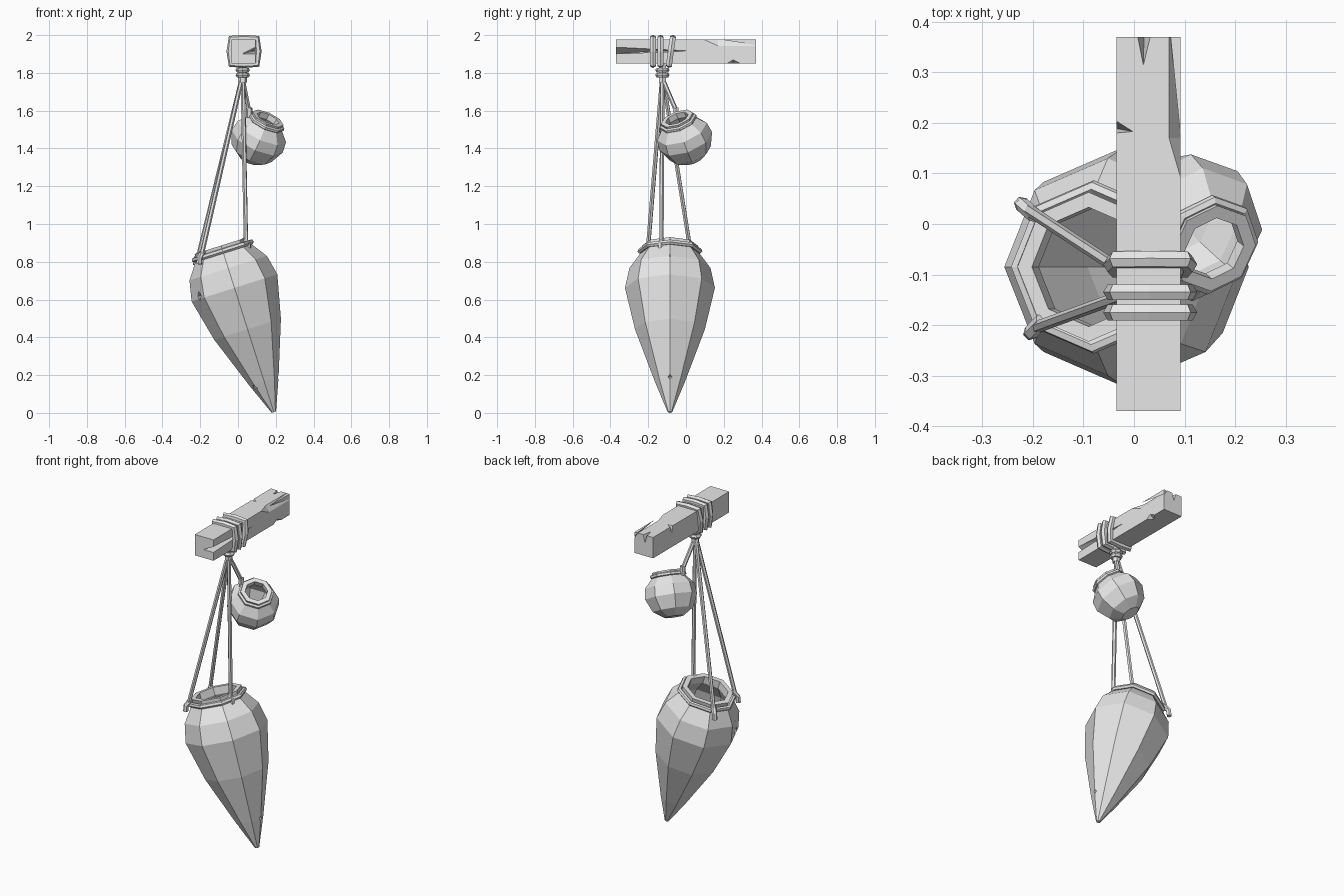
import bpy, bmesh
from math import sin, cos, pi, radians
from mathutils import Vector, Matrix

if "Cube" in bpy.data.objects:
    bpy.data.objects.remove(bpy.data.objects["Cube"])

grey = bpy.data.materials.new("plain_grey")
grey.use_nodes = True
grey.diffuse_color = (0.8, 0.8, 0.8, 1)
grey.node_tree.nodes["Principled BSDF"].inputs["Base Color"].default_value = (0.8, 0.8, 0.8, 1)


def finish(bm, name):
    """Turn a bmesh into a flat shaded object."""
    bmesh.ops.recalc_face_normals(bm, faces=bm.faces)
    mesh = bpy.data.meshes.new(name)
    bm.to_mesh(mesh)
    bm.free()
    mesh.materials.append(grey)
    obj = bpy.data.objects.new(name, mesh)
    bpy.context.collection.objects.link(obj)
    return obj


def hull(name, points):
    bm = bmesh.new()
    for p in points:
        bm.verts.new(p)
    out = bmesh.ops.convex_hull(bm, input=bm.verts)
    loose = [v for v in bm.verts if not v.link_faces]
    bmesh.ops.delete(bm, geom=loose, context='VERTS')
    return finish(bm, name)


def lathe(name, profile, matrix, sides=8):
    """Spin (radius, height) points and close both ends."""
    bm = bmesh.new()
    rings = [[bm.verts.new(matrix @ Vector((r * cos(2 * pi * i / sides), r * sin(2 * pi * i / sides), h)))
              for i in range(sides)] for r, h in profile]
    for a, b in zip(rings, rings[1:]):
        for i in range(sides):
            j = (i + 1) % sides
            bm.faces.new((a[i], a[j], b[j], b[i]))
    bm.faces.new(rings[0])
    bm.faces.new(rings[-1])
    return finish(bm, name)


def rope(name, points, radius, closed=False):
    """Six sided rope along a path, converted to a mesh."""
    curve = bpy.data.curves.new(name, 'CURVE')
    curve.dimensions = '3D'
    curve.bevel_depth = radius
    curve.bevel_resolution = 1
    curve.use_fill_caps = True
    spline = curve.splines.new('POLY')
    spline.points.add(len(points) - 1)
    for sp, p in zip(spline.points, points):
        sp.co = (*p, 1)
    spline.use_cyclic_u = closed
    temp = bpy.data.objects.new(name + "_path", curve)
    bpy.context.collection.objects.link(temp)
    deps = bpy.context.evaluated_depsgraph_get()
    mesh = bpy.data.meshes.new_from_object(temp.evaluated_get(deps))
    bpy.data.objects.remove(temp)
    bm = bmesh.new()
    bm.from_mesh(mesh)
    bpy.data.meshes.remove(mesh)
    for f in bm.faces:
        f.smooth = False
        f.material_index = 0
    return finish(bm, name)


def ring(name, matrix, radius, height, thickness):
    pts = [matrix @ Vector((radius * cos(i * pi / 4), radius * sin(i * pi / 4), height)) for i in range(8)]
    return rope(name, pts, thickness, True)


def carve(obj, cutters):
    """Apply boolean cuts and drop the cutters."""
    for c in cutters:
        c.hide_render = True
        mod = obj.modifiers.new("cut", 'BOOLEAN')
        mod.operation = 'DIFFERENCE'
        mod.solver = 'EXACT'
        mod.object = c
    deps = bpy.context.evaluated_depsgraph_get()
    obj.data = bpy.data.meshes.new_from_object(obj.evaluated_get(deps))
    obj.modifiers.clear()
    for c in cutters:
        bpy.data.objects.remove(c)


def nick(x, y, z, s):
    return hull("nick", [(x + dx * s, y + dy * s, z + dz * s) for dx, dy, dz in
                         ((1, 0, 0), (-1, 0, 0), (0, 1, 0), (0, -1, 0), (0, 0, 1), (0, 0, -1))])


# Wooden beam with cracks and chips
beam = hull("beam", [(x, y, z) for x in (-0.035, 0.092) for y in (-0.37, 0.37) for z in (1.85, 1.978)])
carve(beam, [
    # long side crack
    hull("crack", [(0.1, -0.4, 1.94), (0.1, -0.4, 1.9), (0.1, 0.05, 1.917), (0.02, -0.4, 1.9), (0.06, -0.15, 1.915)]),
    # split in the back end
    hull("split", [(0, 0.38, 2), (0.04, 0.38, 2), (0.018, 0.29, 2), (0.02, 0.38, 1.92)]),
    # chip in the top right edge
    hull("chip", [(-0.04, 0.215, 2), (-0.04, 0.175, 2), (0.015, 0.18, 2), (-0.04, 0.19, 1.93)]),
    # worn top left edge
    hull("wear", [(0.065, 0.4, 1.985), (0.065, 0.17, 1.985), (0.1, 0.05, 1.985), (0.1, 0.4, 1.93), (0.1, 0.17, 1.93)]),
    # chip underneath
    hull("under_chip", [(0.1, 0.19, 1.84), (0.1, 0.32, 1.84), (0.1, 0.25, 1.875), (0.05, 0.25, 1.84)]),
])

# Rope loops around the beam, the last one leaning
loop = [(0.068, 0.068), (0, 0.07), (-0.068, 0.068), (-0.075, 0),
        (-0.068, -0.068), (0, -0.07), (0.068, -0.068), (0.075, 0)]
for n, (y, lean) in enumerate(((-0.175, 0), (-0.135, 0), (-0.08, 0.14))):
    rope(f"beam_loop_{n + 1}", [(0.032 + x, y + lean * z, 1.914 + z) for x, z in loop], 0.018, True)

# Knot below the beam
hub = Vector((0.025, -0.125, 1.79))
for n, z in enumerate((0.025, -0.002)):
    ring(f"knot_ring_{n + 1}", Matrix.Translation(hub), 0.024, z, 0.014)
rope("knot_core", [hub + Vector((0, 0, 0.06)), hub - Vector((0, 0, 0.04))], 0.022)

# Large pointed jar, hollow inside
jar_frame = Matrix.Translation((0.19, -0.085, 0.004)) @ Matrix.Rotation(radians(-17.6), 4, 'Y')
jar = lathe("large_jar", [
    (0.012, 0), (0.08, 0.17), (0.185, 0.46), (0.238, 0.69), (0.215, 0.8), (0.158, 0.88),
    (0.143, 0.89), (0.148, 0.925), (0.118, 0.925), (0.118, 0.88), (0.19, 0.78),
    (0.205, 0.69), (0.15, 0.46), (0.06, 0.24)], jar_frame)
carve(jar, [nick(0.085, -0.13, 0.13, 0.025), nick(0.222, -0.085, 0.19, 0.022),
            nick(-0.2, -0.19, 0.62, 0.03), nick(0.16, -0.085, 0.84, 0.02)])
ring("large_jar_neck_rope", jar_frame, 0.158, 0.895, 0.014)

# Three ropes holding the large jar, each with a knot at the rim
ends = [(-0.195, -0.205, 0.825), (-0.212, 0.03, 0.82), (0.042, -0.13, 0.895)]
for n, end in enumerate(ends):
    end = Vector(end)
    start = hub + (end - hub) * 0.03
    rope(f"hanging_rope_{n + 1}", [start, end], 0.012)
    out = end - jar_frame @ Vector((0, 0, 0.895))
    out.normalize()
    rope(f"rim_knot_{n + 1}", [end - out * 0.02 + Vector((0, 0, 0.03)), end + out * 0.012,
                               end + out * 0.015 - Vector((0, 0, 0.035))], 0.015)

# Small round pot, tilted and hollow
axis = Vector((0.4, -0.33, 0.85)).normalized()
turn = Vector((0, 0, 1)).rotation_difference(axis).to_matrix().to_4x4()
pot_frame = Matrix.Translation((0.11, -0.008, 1.455)) @ turn
lathe("small_pot", [
    (0.055, -0.135), (0.115, -0.095), (0.148, -0.02), (0.14, 0.04), (0.095, 0.09),
    (0.085, 0.095), (0.09, 0.122), (0.064, 0.122), (0.064, 0.09), (0.11, 0.03),
    (0.115, -0.02), (0.085, -0.075), (0.045, -0.1)], pot_frame)
ring("small_pot_neck_rope", pot_frame, 0.092, 0.1, 0.012)
pot_end = Vector((0.06, -0.05, 1.595))
rope("small_pot_rope", [hub - Vector((0, 0, 0.02)), pot_end], 0.012)
rope("small_pot_knot", [pot_end + Vector((0, -0.005, 0.02)), pot_end - Vector((0, 0, 0.03))], 0.017)
